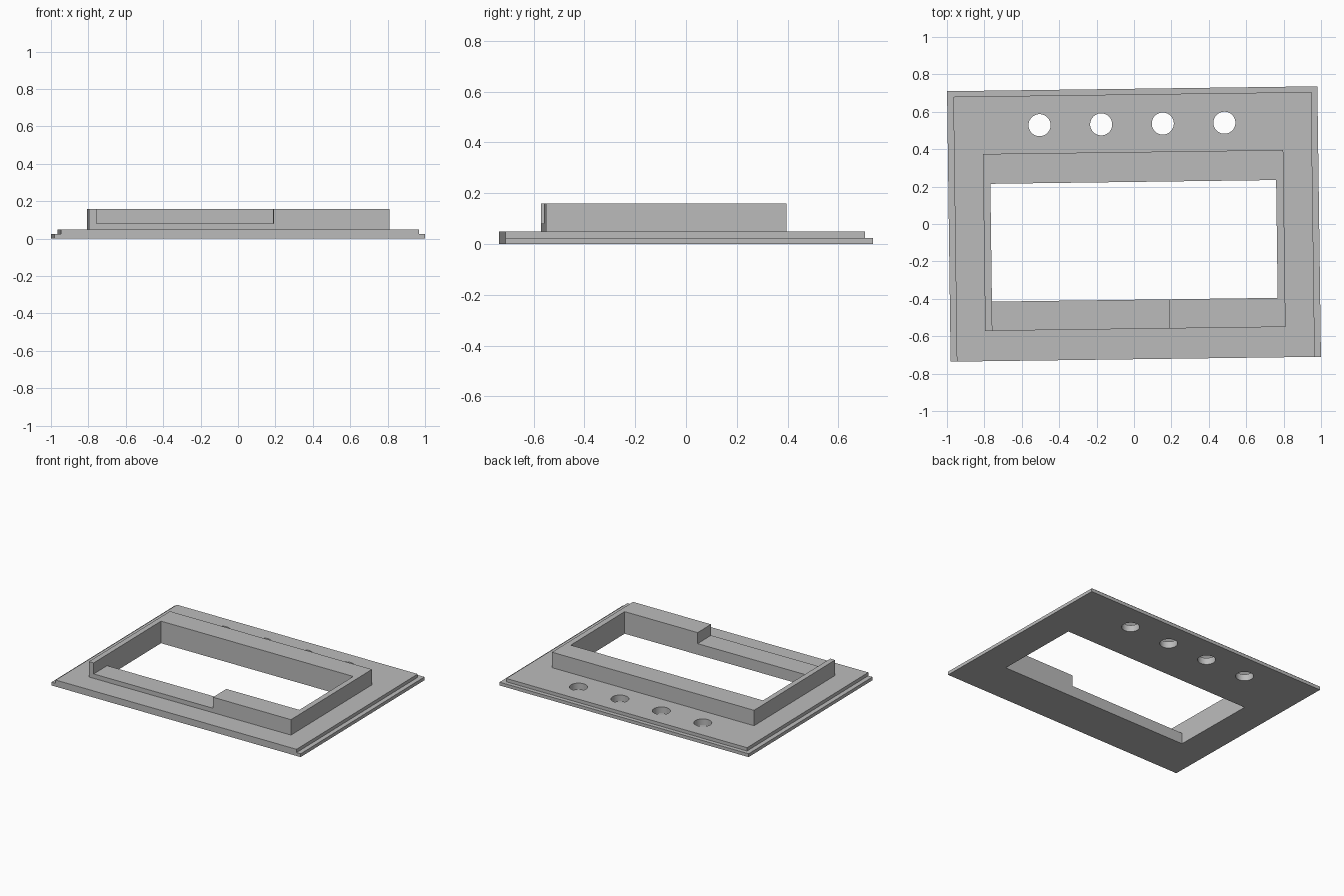
import bpy
import bmesh
import math
from mathutils import Matrix, Vector

if "Cube" in bpy.data.objects:
    bpy.data.objects.remove(bpy.data.objects["Cube"])

TILT = math.radians(0.76)   # whole panel sits slightly turned

grey = bpy.data.materials.new("plain_grey")
grey.use_nodes = True
colour = (0.5, 0.5, 0.5, 1)
grey.diffuse_color = colour
grey.node_tree.nodes["Principled BSDF"].inputs["Base Color"].default_value = colour


def finish(name, bm):
    mesh = bpy.data.meshes.new(name)
    bm.to_mesh(mesh)
    bm.free()
    mesh.materials.append(grey)
    obj = bpy.data.objects.new(name, mesh)
    obj.rotation_euler.z = TILT
    bpy.context.collection.objects.link(obj)
    return obj


def block(name, low, high):
    low, high = Vector(low), Vector(high)
    bm = bmesh.new()
    matrix = Matrix.Translation((low + high) / 2) @ Matrix.Diagonal((*(high - low), 1))
    bmesh.ops.create_cube(bm, size=1, matrix=matrix)
    return finish(name, bm)


def peg(name, x, y, radius):
    bm = bmesh.new()
    bmesh.ops.create_cone(bm, cap_ends=True, segments=48, radius1=radius, radius2=radius,
                          depth=0.5, matrix=Matrix.Translation((x, y, 0)))
    return finish(name, bm)


def combine(body, other, operation):
    mod = body.modifiers.new(other.name, 'BOOLEAN')
    mod.operation = operation
    mod.solver = 'EXACT'
    mod.object = other
    bpy.context.view_layer.objects.active = body
    bpy.ops.object.modifier_apply(modifier=mod.name)
    bpy.data.objects.remove(other)


# Thin flange, raised plate flush at the front edge, and tall window frame
panel = block("panel", (-0.99, -0.723, 0), (0.99, 0.723, 0.024))
combine(panel, block("raised_plate", (-0.957, -0.723, 0), (0.957, 0.693, 0.048)), 'UNION')
combine(panel, block("window_frame", (-0.803, -0.561, 0.01), (0.803, 0.385, 0.16)), 'UNION')

# Window opening and the lowered stretch of the front frame bar
combine(panel, block("window_cut", (-0.765, -0.405, -1), (0.763, 0.225, 1)), 'DIFFERENCE')
combine(panel, block("notch_cut", (-0.765, -0.65, 0.08), (0.183, -0.3, 1)), 'DIFFERENCE')

# Row of button holes behind the window
for i in range(4):
    combine(panel, peg("hole_cut", -0.498 + i * 0.3295, 0.535, 0.059), 'DIFFERENCE')

panel.select_set(True)
bpy.context.view_layer.objects.active = panel
bpy.ops.object.shade_smooth_by_angle(angle=math.radians(30))
